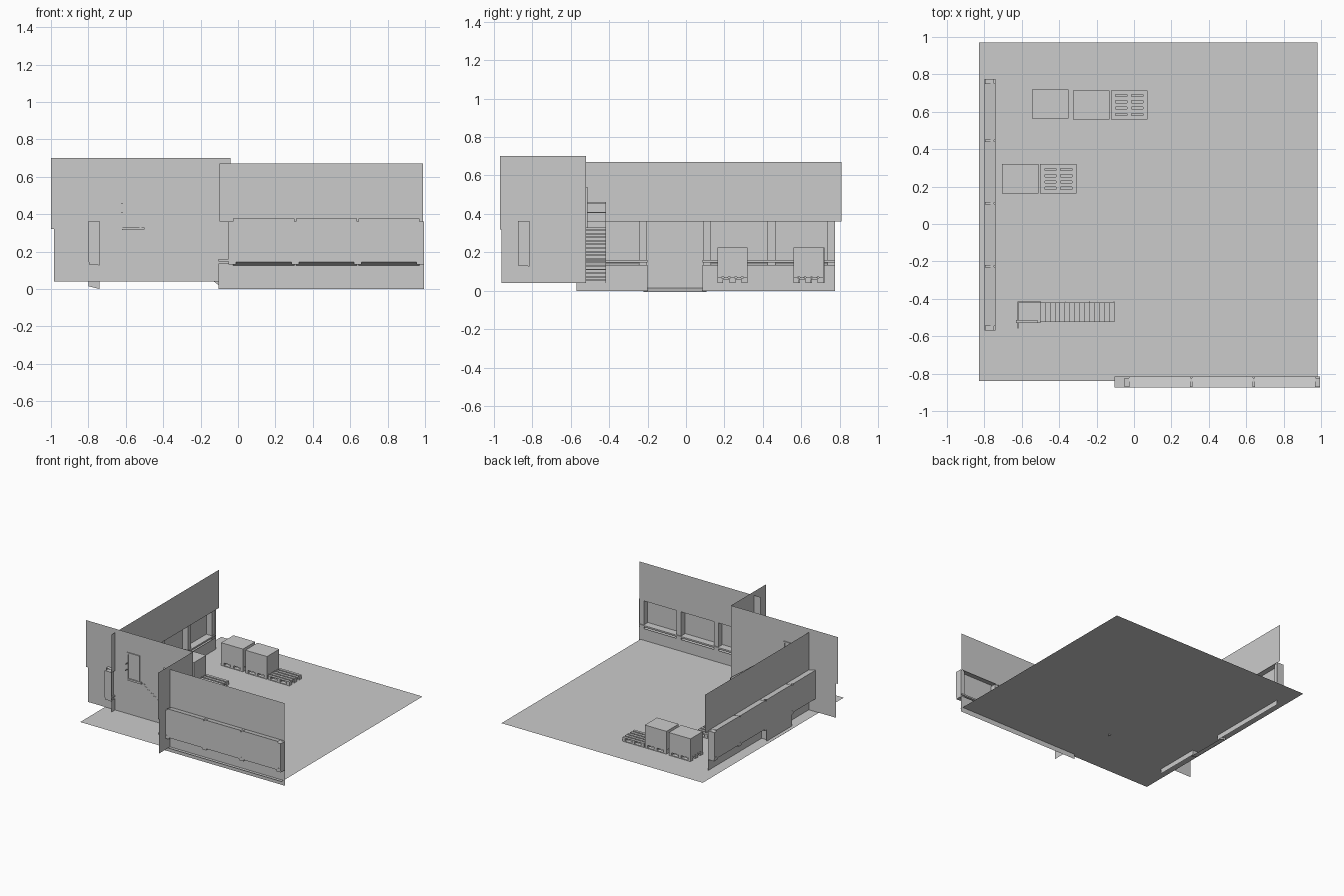
import bpy, bmesh

if "Cube" in bpy.data.objects:
    bpy.data.objects.remove(bpy.data.objects["Cube"])

grey = bpy.data.materials.new("plain grey")
grey.diffuse_color = (0.6, 0.6, 0.6, 1)
grey.use_nodes = True
grey.node_tree.nodes["Principled BSDF"].inputs["Base Color"].default_value = grey.diffuse_color


def build(name, quads=(), boxes=(), place=lambda p: p):
    """One object from flat quads and boxes, both put through a placing rule."""
    bm = bmesh.new()
    for q in quads:
        bm.faces.new([bm.verts.new(place(p)) for p in q])
    for (x0, x1, y0, y1, z0, z1) in boxes:
        v = [bm.verts.new(place((x, y, z))) for z in (z0, z1)
             for x, y in ((x0, y0), (x1, y0), (x1, y1), (x0, y1))]
        fs = [bm.faces.new((v[3], v[2], v[1], v[0])), bm.faces.new(v[4:])]
        fs += [bm.faces.new((v[i], v[(i + 1) % 4], v[4 + (i + 1) % 4], v[4 + i])) for i in range(4)]
        bmesh.ops.recalc_face_normals(bm, faces=fs)
    me = bpy.data.meshes.new(name)
    bm.to_mesh(me)
    bm.free()
    me.materials.append(grey)
    ob = bpy.data.objects.new(name, me)
    bpy.context.collection.objects.link(ob)
    return ob


def upright(u0, u1, w, z0, z1):
    """Vertical sheet: u runs along the wall, w is the distance outward."""
    return [(u0, w, z0), (u1, w, z0), (u1, w, z1), (u0, w, z1)]


def front(p):
    return (p[0], -0.815 - p[1], p[2])


def left(p):
    return (-0.74 - p[1], p[0], p[2])


# Floor sheet
FLOOR = 0.04
build("floor", [[(-.83, -.84, FLOOR), (.98, -.84, FLOOR), (.98, .97, FLOOR), (-.83, .97, FLOOR)]])

# Inner corner walls, upper part slightly larger than the lower part
build("cross_wall", [[(a, -.52, z0), (-.04, -.52, z0), (-.04, -.52, z1), (a, -.52, z1)]
                     for a, z0, z1 in ((-1, .32, .70), (-.985, FLOOR, .32))])
build("side_wall", [[(-.04, b, z0), (-.04, -.52, z0), (-.04, -.52, z1), (-.04, b, z1)]
                    for b, z0, z1 in ((-.968, .32, .70), (-.96, FLOOR, .32))])


def window_wall(name, place, span, low, posts, door=None):
    """Wall with an upper sheet, low sheets and a row of projecting bays."""
    build(name + "_upper_wall", [upright(*span, 0, .36, .67)], place=place)
    build(name + "_lower_wall", [upright(a, b, 0, 0, .135) for a, b in low], place=place)
    build(name + "_posts", boxes=[(p - .02, p + .02, .008, .056, .13, .362) for p in posts], place=place)
    panes, sills = [], []
    for i, (a, b) in enumerate(zip(posts, posts[1:])):
        a, b = a + .004, b - .004
        is_door = i == door
        z = .015 if is_door else .145
        panes.append(upright(a, b, .06, z, .377))
        panes.append([(a, 0, .364), (b, 0, .364), (b, .06, .377), (a, .06, .377)])
        sills.append([(a, 0, z - .02), (b, 0, z - .02), (b, .06, z), (a, .06, z)])
        if is_door:
            for u in (a + .02, b - .02):
                sills.append([(u, 0, 0), (u, .06, .015), (u, .06, .377), (u, 0, .364)])
    for u in (posts[0] - .02, posts[-1] + .02):
        panes.append([(u, 0, .125), (u, .06, .145), (u, .06, .364), (u, 0, .364)])
    build(name + "_panes", panes, place=place)
    build(name + "_sills", sills, [(a, b, 0, .06, .148, .16) for a, b in low], place=place)


window_wall("front", front, (-.10, .99), [(-.105, .995)], (-.03, .305, .64, .975))
window_wall("left", left, (-.57, .81), [(-.57, -.20), (.085, .775)],
            (-.55, -.225, .11, .445, .755), door=1)

# Upper doorway, as thin frame strips on both faces of the cross wall
X0, X1, D0, D1 = -.63, -.515, .32, .54
build("door_frame", boxes=[(X0, X0 + .012, -.528, -.512, D0, D1),
                           (X1 - .012, X1, -.528, -.512, D0, D1),
                           (X0, X1, -.528, -.512, D1 - .012, D1)])

# Staircase with landing
N = 15
run, rise = .395 / N, .28 / N
steps = [(-.105 - (i + 1) * run, -.105 - i * run, -.523, -.42,
          FLOOR + (i + .6) * rise, FLOOR + (i + 1) * rise) for i in range(N)]
build("stair_steps", boxes=steps)
build("stair_landing", boxes=[(-.62, -.50, -.53, -.42, .315, .33)])


def slope(z0, z1):
    return [(-.105, -.418, z0), (-.105, -.418, z0 + .02),
            (-.50, -.418, z1 + .02), (-.50, -.418, z1)]


build("stair_stringer", [slope(.022, .31)])
rails = [(-.622, -.50, -.419, -.415, z, z + .006) for z in (.405, .455)]
rails += [(-.622, -.618, -.56, -.415, z, z + .006) for z in (.405, .455)]
rails += [(x, x + .004, -.419, -.415, .33, .46) for x in (-.622, -.562, -.502)]
build("landing_rail", boxes=rails)
build("stair_handrail", [[(-.105, -.417, .165), (-.105, -.417, .171),
                          (-.50, -.417, .461), (-.50, -.417, .455)]],
      [(x, x + .004, -.419, -.415, FLOOR, FLOOR + .125 + (-.105 - x) * .73)
       for x in (-.109, -.24, -.37)])

# Pallets: five top slats, three bearers, and rows of feet
W, L = .195, .157


def pallet(name, x, y):
    b = []
    for i in range(5):
        y0 = y + i * (L - .022) / 4
        b.append((x, x + W, y0, y0 + .022, .066, .073))
    for k in range(3):
        x0 = x + k * (W - .025) / 2
        b.append((x0, x0 + .025, y, y + L, .058, .066))
        for j in range(3):
            y0 = y + j * (L - .03) / 2
            b.append((x0, x0 + .025, y0, y0 + .03, .046, .058))
    for j in range(3):
        y0 = y + j * (L - .03) / 2
        b.append((x, x + W, y0, y0 + .03, FLOOR, .046))
    build(name, boxes=b)


for i, (x, y, loaded) in enumerate(((-.705, .163, True), (-.502, .163, False), (-.545, .563, True),
                                    (-.325, .558, True), (-.123, .558, False))):
    pallet(f"pallet_{i + 1}", x, y)
    if loaded:
        build(f"crate_{i + 1}", boxes=[(x, x + W, y, y + L, .073, .225)])
